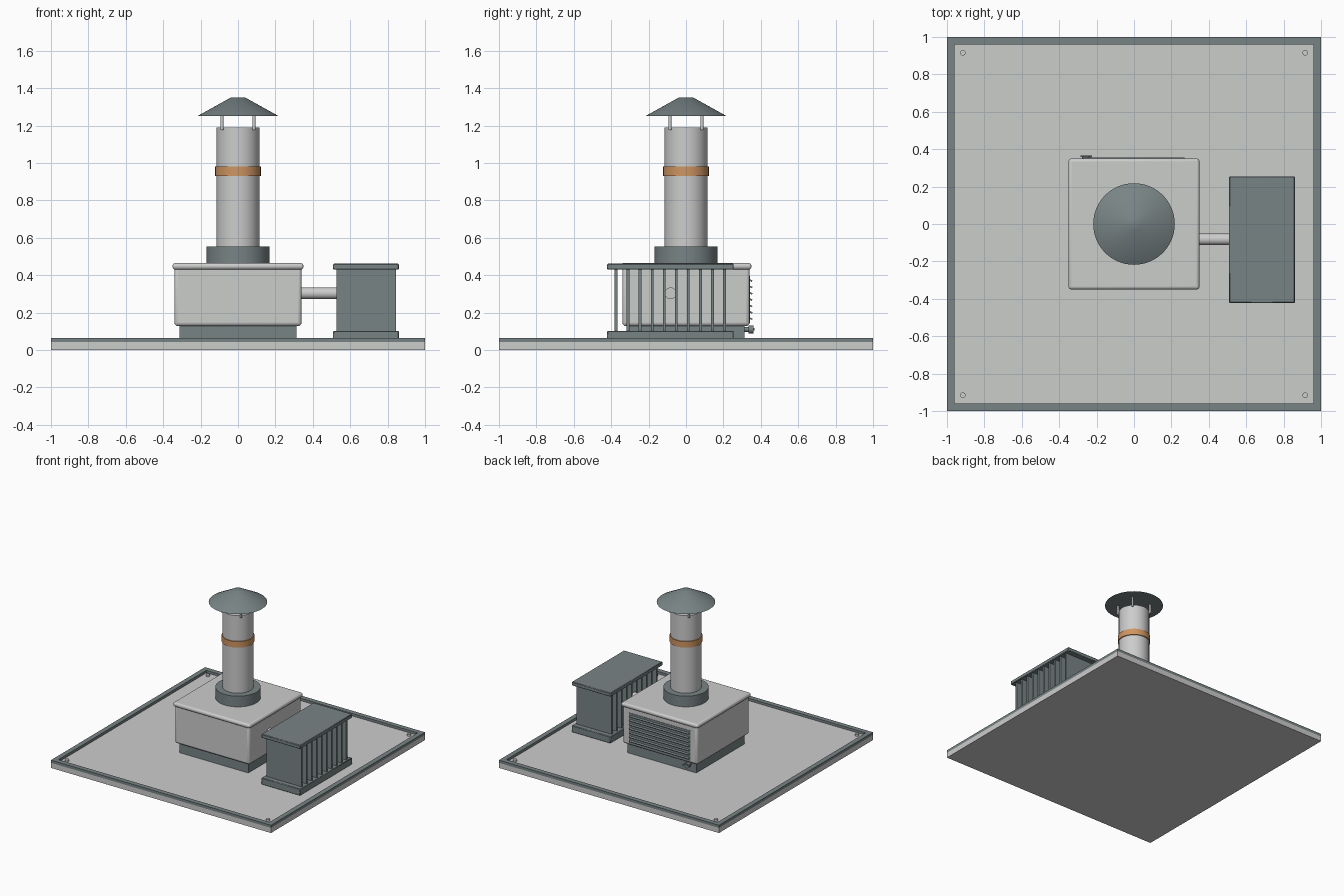
import bpy, math
from mathutils import Vector

if "Cube" in bpy.data.objects:
    bpy.data.objects.remove(bpy.data.objects["Cube"])


def material(name, rgb):
    m = bpy.data.materials.new(name)
    m.diffuse_color = (*rgb, 1)
    m.use_nodes = True
    m.node_tree.nodes["Principled BSDF"].inputs["Base Color"].default_value = m.diffuse_color
    return m


LIGHT = material("pale grey metal", (0.60, 0.61, 0.60))
DARK = material("slate grey metal", (0.19, 0.23, 0.235))
COPPER = material("copper", (0.62, 0.30, 0.12))


def finish(ob, name, mat, bevel=0, segments=3):
    ob.name = name
    ob.data.materials.append(mat)
    if bevel:
        b = ob.modifiers.new("rounded edges", 'BEVEL')
        b.width, b.segments = bevel, segments
    return ob


def box(name, lo, hi, mat, bevel=0, segments=3, tilt=0):
    """Box between two opposite corners."""
    lo, hi = Vector(lo), Vector(hi)
    bpy.ops.mesh.primitive_cube_add(size=1, location=(lo + hi) / 2)
    ob = bpy.context.object
    ob.scale = hi - lo
    bpy.ops.object.transform_apply(location=False, rotation=False, scale=True)
    ob.rotation_euler.x = tilt
    finish(ob, name, mat, bevel, segments)
    if bevel:
        bpy.ops.object.shade_smooth_by_angle(angle=math.radians(35))
    return ob


def rod(name, start, end, r, mat, r_end=None, sides=48, bevel=0):
    """Cylinder or tapered cone between two points."""
    a, b = Vector(start), Vector(end)
    bpy.ops.mesh.primitive_cone_add(vertices=sides, radius1=r,
                                    radius2=r if r_end is None else r_end,
                                    depth=(b - a).length, location=(a + b) / 2)
    ob = bpy.context.object
    ob.rotation_euler = (b - a).to_track_quat('Z', 'Y').to_euler()
    finish(ob, name, mat, bevel, 2)
    bpy.ops.object.shade_smooth_by_angle(angle=math.radians(35))
    return ob


FLOOR = 0.047

# Roof slab with raised rim and corner bolts
box("roof_slab", (-1, -1, 0), (1, 1, 0.042), LIGHT)
box("roof_floor", (-0.955, -0.955, 0.04), (0.955, 0.955, FLOOR), LIGHT)
for s in (-1, 1):
    box("rim_side", (s * 0.96, -1, 0.042), (s, 1, 0.064), DARK)
    box("rim_end", (-0.96, s * 0.96, 0.042), (0.96, s, 0.064), DARK)
    for t in (-1, 1):
        rod("corner_bolt", (s * 0.915, t * 0.915, FLOOR),
            (s * 0.915, t * 0.915, 0.062), 0.015, LIGHT, sides=16)

# Housing: plinth, rounded body and lid
box("plinth", (-0.313, -0.313, FLOOR), (0.313, 0.313, 0.135), DARK)
box("housing_body", (-0.34, -0.34, 0.128), (0.34, 0.34, 0.445), LIGHT, 0.018)
box("housing_lid", (-0.35, -0.35, 0.43), (0.35, 0.35, 0.465), LIGHT, 0.015)

# Louvred vent on the back
box("vent_panel", (-0.28, 0.33, 0.145), (0.28, 0.343, 0.395), DARK)
for i in range(7):
    z = 0.168 + i * 0.034
    box("vent_slat", (-0.27, 0.335, z - 0.004), (0.27, 0.355, z + 0.004),
        DARK, tilt=math.radians(-25))

# Drain tap on the back of the plinth
rod("drain_pipe", (-0.255, 0.30, 0.11), (-0.255, 0.345, 0.11), 0.014, DARK, sides=16)
rod("drain_knob", (-0.255, 0.335, 0.11), (-0.255, 0.36, 0.11), 0.022, DARK, sides=20)
box("drain_handle", (-0.285, 0.358, 0.105), (-0.225, 0.367, 0.118), DARK)

# Chimney: collar, flue, band, cap and its posts
rod("flue_collar", (0, 0, 0.46), (0, 0, 0.553), 0.168, DARK, sides=64)
rod("flue_pipe", (0, 0, 0.54), (0, 0, 1.19), 0.115, LIGHT, sides=64)
rod("flue_band", (0, 0, 0.93), (0, 0, 0.98), 0.122, COPPER, sides=64)
for i in range(4):
    a = math.radians(45 + 90 * i)
    x, y = 0.121 * math.cos(a), 0.121 * math.sin(a)
    rod("cap_post", (x, y, 1.175), (x, y, 1.275), 0.008, LIGHT, sides=12)
cap = rod("rain_cap", (0, 0, 1.25), (0, 0, 1.35), 0.218, DARK, r_end=0.038, sides=64)

# Finned heat exchanger beside the housing
box("exchanger_base", (0.508, -0.422, FLOOR), (0.86, 0.255, 0.102), DARK, 0.004, 1)
box("exchanger_top", (0.508, -0.422, 0.43), (0.86, 0.255, 0.461), DARK, 0.004, 1)
for i in range(10):
    y = -0.374 + i * 0.0644
    box("exchanger_fin", (0.527, y - 0.0075, 0.10), (0.845, y + 0.0075, 0.432), DARK)

# Pipe joining housing and exchanger
rod("link_pipe", (0.33, -0.082, 0.303), (0.535, -0.082, 0.303), 0.031, LIGHT, sides=32)
